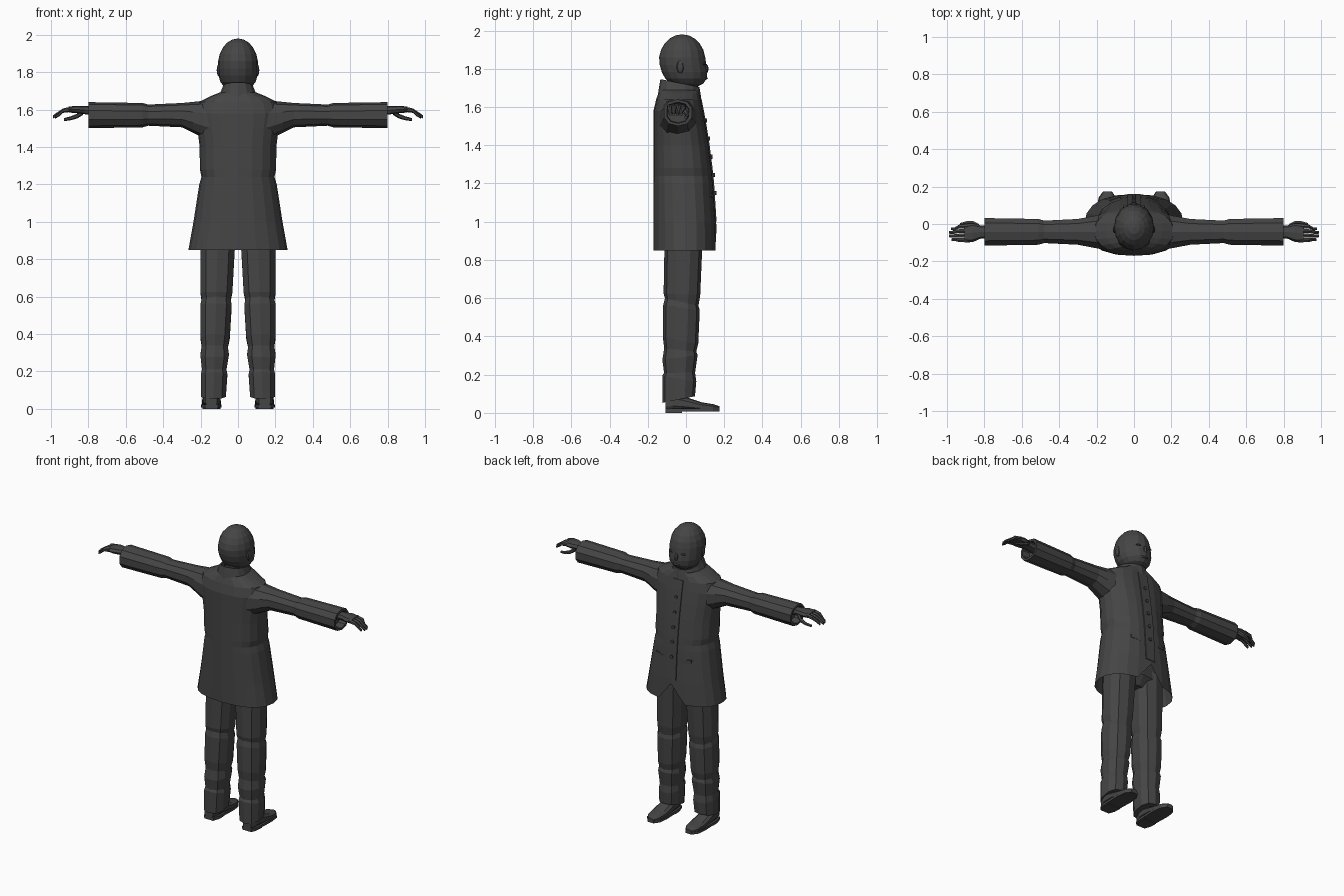
import bpy, bmesh
from math import sin, cos, pi, copysign
from mathutils import Matrix, Vector

cube = bpy.data.objects.get("Cube")
if cube:
    bpy.data.objects.remove(cube, do_unlink=True)

grey = bpy.data.materials.new("charcoal grey")
grey.use_nodes = True
grey.diffuse_color = (.06, .06, .06, 1)
shader = grey.node_tree.nodes["Principled BSDF"]
shader.inputs["Base Color"].default_value = grey.diffuse_color
shader.inputs["Roughness"].default_value = .9


def finish(name, bm, mirror=False):
    """Turn a bmesh into a flat shaded object, optionally mirrored over x."""
    bmesh.ops.recalc_face_normals(bm, faces=bm.faces)
    mesh = bpy.data.meshes.new(name)
    bm.to_mesh(mesh)
    bm.free()
    mesh.materials.append(grey)
    obj = bpy.data.objects.new(name, mesh)
    bpy.context.collection.objects.link(obj)
    if mirror:
        obj.modifiers.new("mirror", "MIRROR")


def oval(sides, power=1):
    """Unit outline; a power below one makes it boxier."""
    def soften(value):
        return copysign(abs(value) ** power, value) if abs(value) > .001 else 0
    angles = [2 * pi * i / sides for i in range(sides)]
    return [(soften(sin(angle)), soften(cos(angle))) for angle in angles]


BOX = [(-1, -1), (1, -1), (1, 1), (-1, 1)]
PLACE = {"x": lambda along, a, b: (along, a, b),
         "y": lambda along, a, b: (a, along, b),
         "z": lambda along, a, b: (a, b, along)}


def loft(bm, rings, outline, axis, open_start=False):
    """Skin rings (position, centre a, centre b, half a, half b) along an axis.

    An optional last value leans the ring along the axis."""
    rows = []
    for along, centre_a, centre_b, half_a, half_b, *lean in rings:
        rows.append([bm.verts.new(PLACE[axis](along + v * sum(lean),
                                              centre_a + u * half_a,
                                              centre_b + v * half_b))
                     for u, v in outline])
    for low, high in zip(rows, rows[1:]):
        for i in range(len(outline)):
            bm.faces.new((low[i - 1], low[i], high[i], high[i - 1]))
    bm.faces.new(rows[-1])
    if not open_start:
        bm.faces.new(rows[0])
    return rows


def part(name, rings, outline, axis, mirror=False):
    bm = bmesh.new()
    loft(bm, rings, outline, axis)
    finish(name, bm, mirror)


def blob(name, centre, size, mirror=False):
    """Small faceted ellipsoid for facial features."""
    bm = bmesh.new()
    placing = Matrix.Translation(centre) @ Matrix.Diagonal((*size, 1))
    bmesh.ops.create_uvsphere(bm, u_segments=8, v_segments=6, radius=1, matrix=placing)
    finish(name, bm, mirror)


def mix(start, end, factor):
    return start + (end - start) * factor


# Coat body: straight back, belly curving forward, flared open hem
def coat_front(z):
    return .16 - .13 * (z - .85) ** 2


def coat_ring(z, half_width):
    back = -.17 + .35 * max(0, z - 1.6)
    front = coat_front(z)
    return z, 0, (front + back) / 2, half_width, (front - back) / 2


coat = [(.85, .265), (1, .238), (1.2, .207), (1.24, .195), (1.28, .204),
        (1.4, .205), (1.5, .217), (1.58, .228), (1.64, .21), (1.67, .15), (1.69, .1)]
bm = bmesh.new()
hem = loft(bm, [coat_ring(*row) for row in coat], oval(20, .85), "z", open_start=True)[0]
hem[0].co.z = .97  # notch where the front panels part
finish("coat", bm)

# Front overlap strip
strip_heights = [z for z, half_width in coat if .9 < z < 1.65]
part("coat_placket", [(z, 0, coat_front(z) - .006, .035, .009) for z in strip_heights],
     BOX, "z")

# Buttons down the front
bm = bmesh.new()
for i in range(5):
    z = mix(1.53, 1.15, i / 4)
    turn = Matrix.Translation((0, coat_front(z) + .003, z)) @ Matrix.Rotation(pi / 2, 4, "X")
    bmesh.ops.create_cone(bm, cap_ends=True, segments=8, radius1=.011,
                          radius2=.011, depth=.016, matrix=turn)
finish("coat_buttons", bm)

# Pocket flaps following the hip
part("pocket_flaps", [(.07, .138, 1.13, .008, .01), (.13, .122, 1.14, .008, .01)],
     BOX, "x", mirror=True)

# Standing collar, higher at the back, with a hollow rim
collar = [(1.65, .11), (1.69, .095), (1.725, .08), (1.725, .07), (1.68, .07)]
part("collar", [(z, 0, -.032, width, .07 + .4 * width, -.02) for z, width in collar],
     oval(14, .9), "z")

# Neck
part("neck", [(z, 0, -.025, .065, .075) for z in (1.65, 1.75)], oval(12), "z")

# Head: a sphere widened and pushed forward at the jaw
bm = bmesh.new()
bmesh.ops.create_uvsphere(bm, u_segments=16, v_segments=11, radius=1)
for vert in bm.verts:
    x, y, z = vert.co
    jaw = max(0, -z)
    widen = 1 + .4 * jaw ** 2
    vert.co = Vector((.107 * x * widen,
                      -.02 + .122 * y * widen + .03 * jaw,
                      1.84 + .14 * z))
finish("head", bm)

# Facial features
blob("nose", (0, .1, 1.8), (.016, .018, .028))
blob("lips", (0, .102, 1.75), (.028, .012, .008))
blob("eyelids", (.04, .092, 1.825), (.02, .01, .007), mirror=True)
blob("ears", (.102, -.03, 1.81), (.012, .02, .034), mirror=True)

# Sleeves: pointed underside, swelling into the shoulder, elbow crease, hollow cuff
sleeve_outline = oval(10, .9)
sleeve = []
for x, puff in ((.13, 1), (.2, 1), (.24, 1), (.3, 1), (.48, .87), (.51, 1),
                (.8, 1.07), (.8, .85), (.75, .8)):
    swell = max(0, .3 - x)
    sleeve.append((x, -.042, 1.57 - .2 * swell,
                   .072 * puff + .2 * swell, .065 * puff + .3 * swell))
part("sleeves", sleeve, sleeve_outline, "x", mirror=True)

# Hands: palm, four drooping fingers and a thumb
def finger(bm, points, radius):
    """Tapered tube through a few points."""
    rings = [(x, y, z, radius * (1 - .15 * i), radius * (1 - .15 * i))
             for i, (x, y, z) in enumerate(points)]
    loft(bm, rings, oval(6), "x")


bm = bmesh.new()
loft(bm, [(.74, -.042, 1.59, .033, .025), (.82, -.043, 1.597, .035, .022),
          (.86, -.046, 1.6, .05, .02), (.905, -.05, 1.6, .05, .016)], oval(8, .8), "x")
for i in range(4):
    root = mix(-.014, -.086, i / 3)
    tip = mix(-.026, -.083, i / 3)
    reach = .995 - .012 * abs(i - 1.4)
    finger(bm, [(.89, root, 1.602), (.935, root, 1.594),
                (reach - .02, tip, 1.573), (reach, tip, 1.56)], .014)
finger(bm, [(.83, -.012, 1.585), (.86, .004, 1.565), (.895, .006, 1.553),
            (.93, -.002, 1.546)], .015)
finish("hands", bm, mirror=True)

# Trouser legs: tapered from hip to ankle, pinched at the folds
legs = []
for z, puff in ((.07, 1), (.18, 1.02), (.21, .93), (.29, 1.04), (.33, .94), (.38, 1.03),
                (.55, 1.03), (.58, .94), (.62, 1.02), (1, 1)):
    rise = (z - .07) / (1 - .07)
    legs.append((z, mix(.131, .105, rise), mix(-.038, -.01, rise),
                 mix(.069, .1, rise) * puff, mix(.085, .1, rise) * puff,
                 .02 * sin(30 * z)))
part("trouser_legs", legs, oval(10, .85), "z", mirror=True)
part("trouser_seat", [(.87, 0, -.01, .05, .06), (.93, 0, -.01, .19, .1),
                      (1.08, 0, -.01, .18, .1)], oval(12, .85), "z")

# Shoes: position, half width and height drive the upper, sole and heel
shoe = [(-.108, .032, .085), (-.07, .046, .1), (-.02, .049, .09), (.08, .052, .056),
        (.14, .045, .046), (.175, .02, .035)]
part("shoe_uppers", [(y, .142, (top + .01) / 2, width, (top - .01) / 2)
                     for y, width, top in shoe], oval(10, .75), "y", mirror=True)
part("shoe_soles", [(y, .142, .014, width + .003, .008) for y, width, top in shoe],
     BOX, "y", mirror=True)
part("shoe_heels", [(y, .142, .01, width, .01) for y, width, top in shoe if y < 0],
     BOX, "y", mirror=True)
